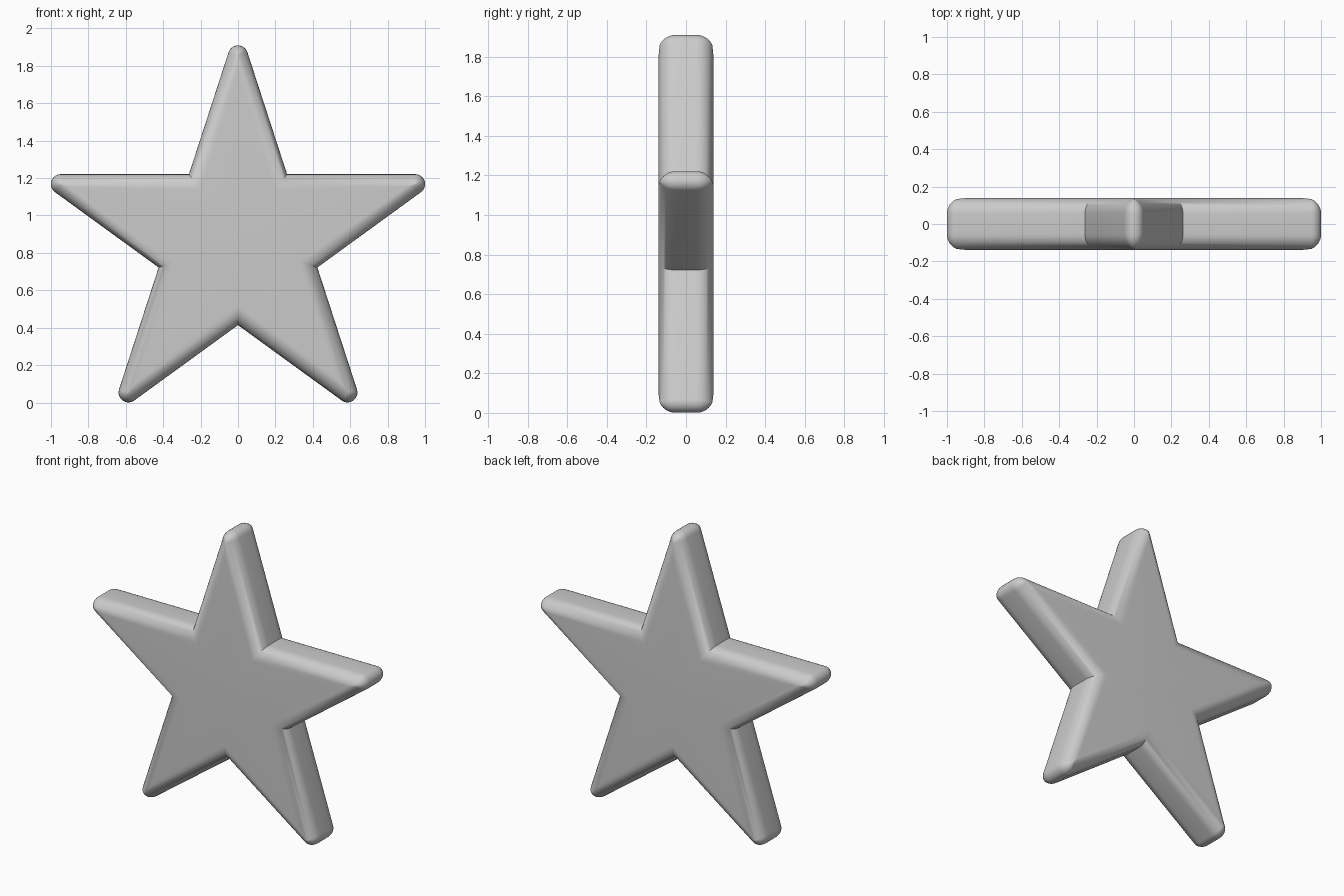
import bpy, bmesh
from math import sin, cos, pi, radians

if "Cube" in bpy.data.objects:
    bpy.data.objects.remove(bpy.data.objects["Cube"])

R, TIP, CZ = 1.168, 0.053, 0.86       # sharp-tip radius, tip rounding, centre height
HALF, BEV = 0.14, 0.085               # half thickness, edge rounding
A = radians(18)
ARC, STEPS = 10, 8


def outline(d):
    """Star outline inset by d, with rounded tips and sharp notches."""
    s = 1 - d / (R * sin(A))
    tip_r = max(TIP - d, 0.0)
    inner = R * s * sin(A) / cos(2 * A)
    pts = []
    for k in range(5):
        a = pi / 2 + k * 2 * pi / 5
        c = R * s - tip_r / sin(A)
        for i in range(ARC + 1):
            b = a + radians(-72 + 144 * i / ARC)
            pts.append((c * cos(a) + tip_r * cos(b), c * sin(a) + tip_r * sin(b)))
        n = a + pi / 5
        pts.append((inner * cos(n), inner * sin(n)))
    return pts


# Rounded edge profile: (inset, y) from front to back
half = [(BEV * (1 - sin(t)), HALF - BEV + BEV * cos(t))
        for t in (pi / 2 * i / STEPS for i in range(STEPS + 1))]
profile = [(d, -y) for d, y in half] + [(d, y) for d, y in reversed(half)]

# Skin the rings and close both faces with a fan
bm = bmesh.new()
rings = [[bm.verts.new((x, y, z + CZ)) for x, z in outline(d)] for d, y in profile]
n = len(rings[0])
for r0, r1 in zip(rings, rings[1:]):
    for i in range(n):
        j = (i + 1) % n
        bm.faces.new((r0[i], r0[j], r1[j], r1[i]))
for ring, y in ((rings[0], -HALF), (rings[-1], HALF)):
    mid = bm.verts.new((0, y, CZ))
    for i in range(n):
        bm.faces.new((mid, ring[i], ring[(i + 1) % n]))
bmesh.ops.remove_doubles(bm, verts=bm.verts, dist=0.0005)
bmesh.ops.recalc_face_normals(bm, faces=bm.faces)

mesh = bpy.data.meshes.new("star")
bm.to_mesh(mesh)
bm.free()
star = bpy.data.objects.new("star", mesh)
bpy.context.collection.objects.link(star)
bpy.context.view_layer.objects.active = star
star.select_set(True)
bpy.ops.object.shade_smooth_by_angle(angle=radians(50))
